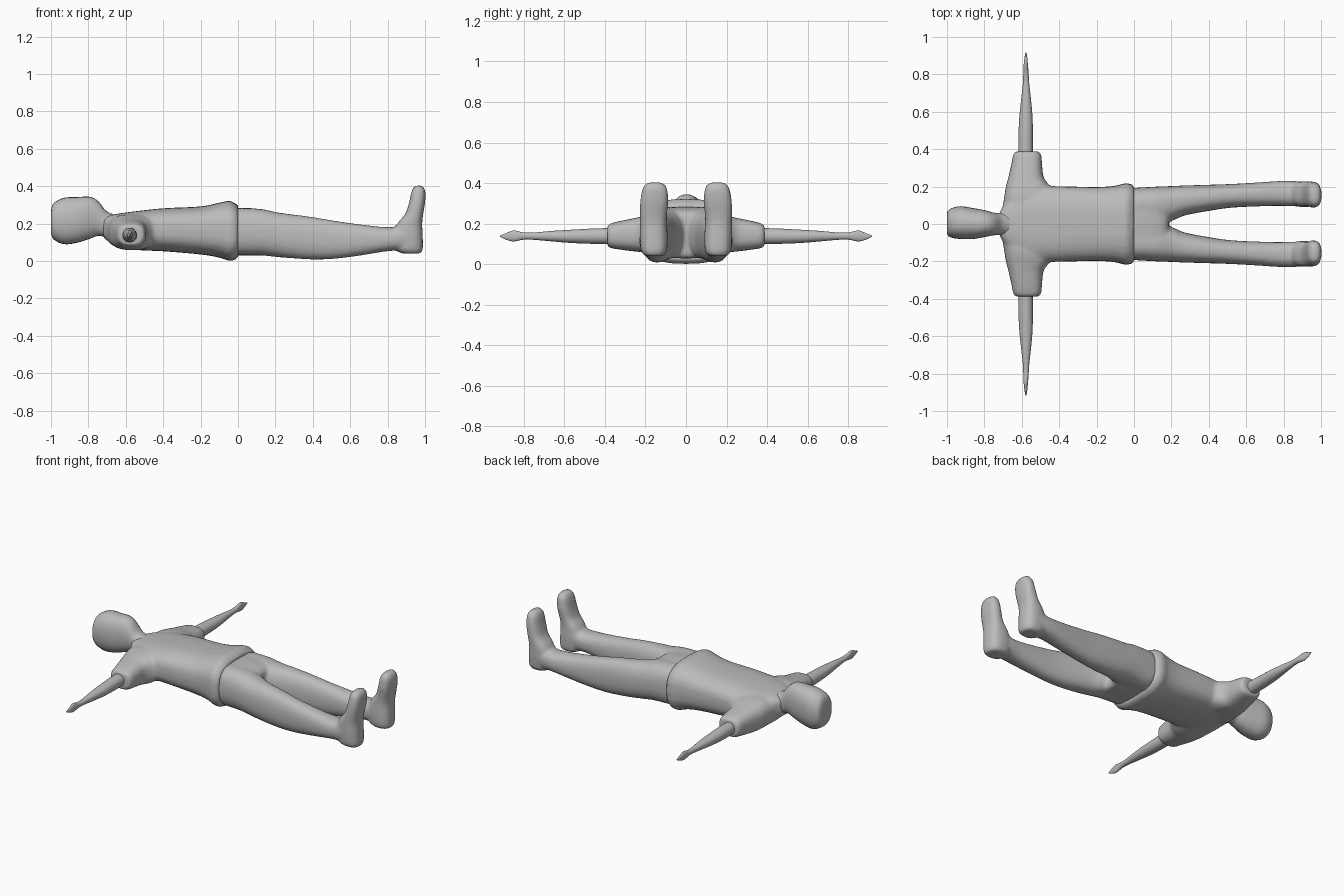
import bpy, bmesh, math

grey = bpy.data.materials.new("plain grey")
grey.diffuse_color = (0.5, 0.5, 0.5, 1)

STEPS, SIDES = 4, 28


def spline(p0, p1, p2, p3, t):
    return 0.5 * (2 * p1 + (p2 - p0) * t + (2 * p0 - 5 * p1 + 4 * p2 - p3) * t * t
                  + (3 * p1 - p0 - 3 * p2 + p3) * t ** 3)


def loft(bm, axis, sections, power=2.4, side=1):
    """Skin rounded sections (position, a_min, a_max, b_min, b_max) along an axis."""
    n = len(sections)
    rows = []
    for i in range(n - 1):
        pts = [sections[max(0, min(n - 1, i + k))] for k in (-1, 0, 1, 2)]
        for s in range(STEPS):
            rows.append([spline(*v, s / STEPS) for v in zip(*pts)])
    rows.append(sections[-1])
    rings = []
    for t, a0, a1, b0, b1 in rows:
        ring = []
        for k in range(SIDES):
            ang = 2 * math.pi * k / SIDES
            c, s = math.cos(ang), math.sin(ang)
            a = (a0 + a1) / 2 + (a1 - a0) / 2 * math.copysign(abs(c) ** (2 / power), c)
            b = (b0 + b1) / 2 + (b1 - b0) / 2 * math.copysign(abs(s) ** (2 / power), s)
            x, y, z = {"x": (t, a, b), "y": (a, t, b), "z": (a, b, t)}[axis]
            ring.append(bm.verts.new((x, y * side, z)))
        rings.append(ring)
    for r0, r1 in zip(rings, rings[1:]):
        for k in range(SIDES):
            j = (k + 1) % SIDES
            bm.faces.new((r0[k], r0[j], r1[j], r1[k]))
    bm.faces.new(rings[0])
    bm.faces.new(rings[-1])


def finish(name, bm, fuse=False):
    bmesh.ops.recalc_face_normals(bm, faces=bm.faces)
    me = bpy.data.meshes.new(name)
    bm.to_mesh(me)
    bm.free()
    me.materials.append(grey)
    ob = bpy.data.objects.new(name, me)
    bpy.context.collection.objects.link(ob)
    bpy.context.view_layer.objects.active = ob
    ob.select_set(True)
    if fuse:  # blend the overlapping limbs into one skin
        rm = ob.modifiers.new("fuse", "REMESH")
        rm.mode, rm.voxel_size, rm.use_smooth_shade = "VOXEL", 0.011, True
        sm = ob.modifiers.new("soften", "SMOOTH")
        sm.factor, sm.iterations = 0.5, 5
    else:
        bpy.ops.object.shade_smooth_by_angle(angle=math.radians(45))
    ob.select_set(False)


# head and neck
bm = bmesh.new()
loft(bm, "x", [
    (-1.0, -0.05, 0.06, 0.15, 0.27), (-0.985, -0.07, 0.08, 0.115, 0.31),
    (-0.93, -0.08, 0.095, 0.09, 0.338), (-0.86, -0.08, 0.085, 0.098, 0.342),
    (-0.79, -0.068, 0.072, 0.12, 0.343), (-0.745, -0.06, 0.06, 0.135, 0.318),
    (-0.70, -0.06, 0.06, 0.125, 0.265), (-0.62, -0.07, 0.07, 0.11, 0.235)], 2.3)
finish("head", bm)

# shirt: torso with flared hem, plus short sleeves
bm = bmesh.new()
loft(bm, "x", [
    (-0.72, -0.06, 0.06, 0.125, 0.235), (-0.66, -0.15, 0.15, 0.085, 0.25),
    (-0.55, -0.20, 0.20, 0.06, 0.266), (-0.40, -0.202, 0.202, 0.052, 0.282),
    (-0.20, -0.198, 0.198, 0.035, 0.292), (-0.10, -0.205, 0.205, 0.018, 0.312),
    (-0.045, -0.219, 0.219, 0.0, 0.322), (-0.015, -0.213, 0.213, 0.008, 0.308),
    (0.0, -0.205, 0.205, 0.018, 0.298)], 2.8)
for side in (1, -1):
    loft(bm, "y", [
        (0.04, -0.71, -0.45, 0.07, 0.245), (0.14, -0.695, -0.44, 0.06, 0.25),
        (0.20, -0.685, -0.45, 0.058, 0.24), (0.25, -0.672, -0.483, 0.062, 0.228),
        (0.33, -0.654, -0.492, 0.072, 0.212), (0.375, -0.645, -0.497, 0.08, 0.2),
        (0.388, -0.63, -0.512, 0.09, 0.19)], 2.7, side)
finish("shirt", bm, True)

# bare arms tapering to thin pointed hands
for side, label in ((1, "left"), (-1, "right")):
    bm = bmesh.new()
    loft(bm, "y", [
        (0.34, -0.615, -0.54, 0.1, 0.178), (0.45, -0.618, -0.541, 0.1, 0.176),
        (0.56, -0.614, -0.542, 0.104, 0.17), (0.66, -0.604, -0.55, 0.112, 0.164),
        (0.75, -0.594, -0.56, 0.12, 0.156), (0.80, -0.592, -0.563, 0.121, 0.156),
        (0.85, -0.59, -0.567, 0.112, 0.166), (0.885, -0.586, -0.57, 0.12, 0.154),
        (0.917, -0.581, -0.575, 0.134, 0.141)], 2.1, side)
    finish(label + "_arm", bm)

# trousers: hips, legs and upright feet
bm = bmesh.new()
loft(bm, "x", [
    (-0.10, -0.18, 0.18, 0.04, 0.27), (0.0, -0.193, 0.193, 0.03, 0.284),
    (0.10, -0.196, 0.196, 0.03, 0.28), (0.16, -0.19, 0.19, 0.028, 0.265),
    (0.185, -0.16, 0.16, 0.04, 0.24)], 2.8)
for side in (1, -1):
    loft(bm, "x", [
        (0.0, 0.005, 0.193, 0.032, 0.284), (0.12, 0.0, 0.2, 0.03, 0.279),
        (0.20, 0.016, 0.203, 0.022, 0.262), (0.27, 0.045, 0.206, 0.016, 0.252),
        (0.40, 0.07, 0.21, 0.008, 0.235), (0.52, 0.087, 0.214, 0.012, 0.215),
        (0.66, 0.094, 0.222, 0.03, 0.195), (0.78, 0.097, 0.23, 0.05, 0.182),
        (0.86, 0.094, 0.23, 0.057, 0.185), (0.93, 0.1, 0.225, 0.06, 0.21)], 2.4, side)
    loft(bm, "z", [
        (0.04, 0.88, 0.975, 0.115, 0.2), (0.06, 0.845, 0.988, 0.095, 0.22),
        (0.13, 0.83, 0.988, 0.09, 0.228), (0.20, 0.852, 0.985, 0.094, 0.228),
        (0.25, 0.893, 0.99, 0.093, 0.228), (0.31, 0.914, 1.0, 0.087, 0.226),
        (0.37, 0.927, 1.002, 0.092, 0.216), (0.395, 0.94, 0.992, 0.108, 0.2),
        (0.404, 0.952, 0.98, 0.125, 0.182)], 2.6, side)
finish("trousers", bm, True)
